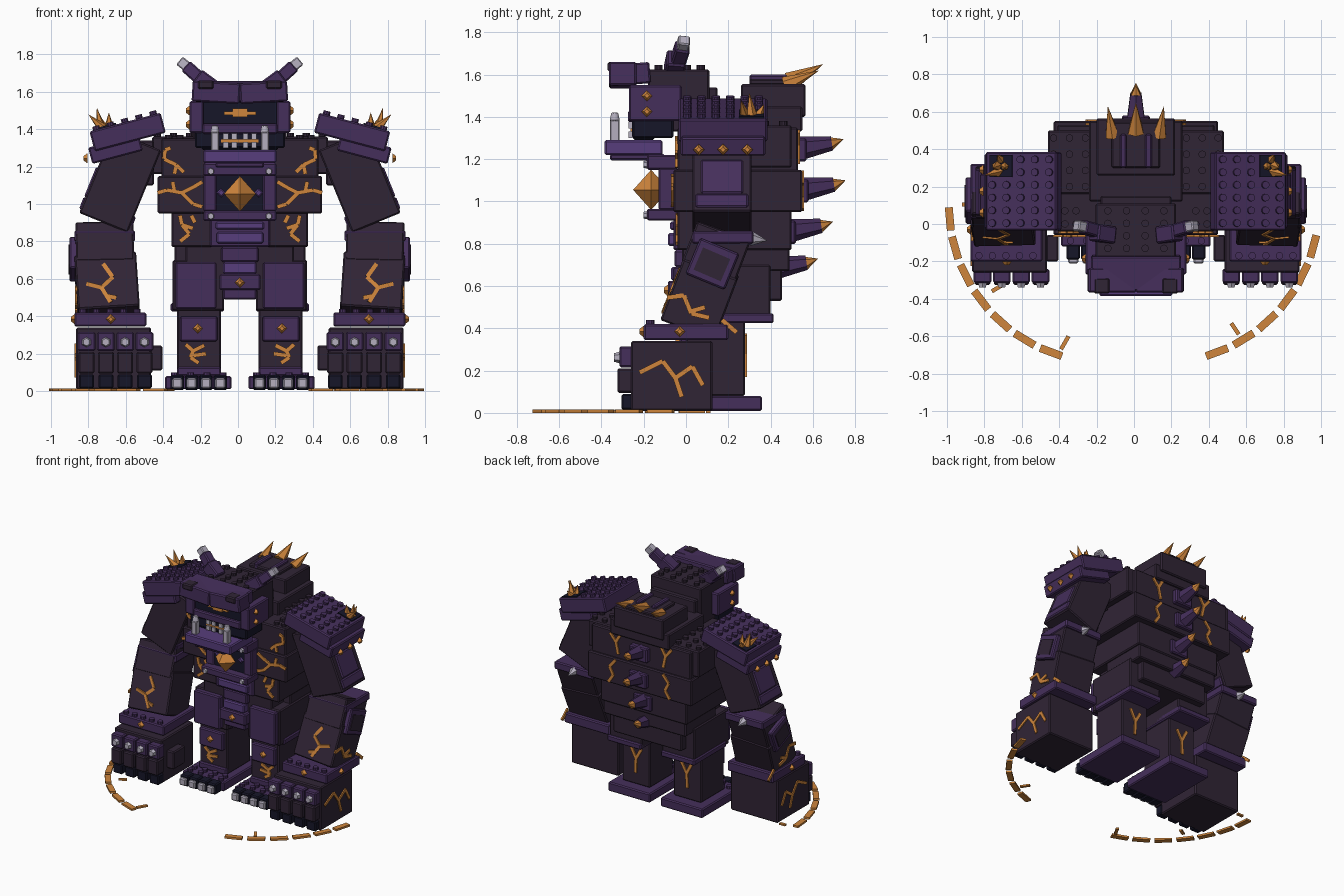
import bpy, bmesh, math
from mathutils import Matrix, Vector as V

if "Cube" in bpy.data.objects:
    bpy.data.objects.remove(bpy.data.objects["Cube"])

CX = 0.01  # body centre in x


def mat(name, c):
    m = bpy.data.materials.new(name)
    m.diffuse_color = (*c, 1)
    m.use_nodes = True
    m.node_tree.nodes["Principled BSDF"].inputs["Base Color"].default_value = m.diffuse_color
    return m


DARK = mat("dark_stone", (0.030, 0.018, 0.036))
PURPLE = mat("purple", (0.060, 0.028, 0.105))
LIGHT = mat("light_purple", (0.095, 0.047, 0.20))
ORANGE = mat("orange", (0.62, 0.235, 0.045))
NAVY = mat("navy_black", (0.008, 0.008, 0.022))
SILVER = mat("silver", (0.46, 0.43, 0.52))


def frame(p0, p1, ref):
    """Matrix at the middle of p0-p1: z along the line, x near ref."""
    p0, p1 = V(p0), V(p1)
    z = (p1 - p0).normalized()
    x = V(ref) - z * z.dot(V(ref))
    if x.length < 0.01:
        x = z.orthogonal()
    x.normalize()
    m = Matrix((x, z.cross(x), z)).transposed().to_4x4()
    return Matrix.Translation((p0 + p1) / 2) @ m, (p1 - p0).length


def box(x0, x1, y0, y1, z0, z1):
    m = Matrix.Translation(((x0 + x1) / 2, (y0 + y1) / 2, (z0 + z1) / 2))
    return lambda bm: bmesh.ops.create_cube(bm, size=1, matrix=m @ Matrix.Diagonal((x1 - x0, y1 - y0, z1 - z0, 1)))


def limb(p0, p1, w, d, ref=(1, 0, 0)):
    m, n = frame(p0, p1, ref)
    return lambda bm: bmesh.ops.create_cube(bm, size=1, matrix=m @ Matrix.Diagonal((w, d, n, 1)))


def cone(p0, p1, r1, r2=0.0, sides=6, ref=(1, 0, 0)):
    m, n = frame(p0, p1, ref)
    return lambda bm: bmesh.ops.create_cone(bm, cap_ends=True, segments=sides, radius1=r1, radius2=r2, depth=n, matrix=m)


def part(name, material, shapes, mirror=False, bevel=0.0):
    bm = bmesh.new()
    for s in shapes:
        s(bm)
    me = bpy.data.meshes.new(name)
    bm.to_mesh(me)
    bm.free()
    me.materials.append(material)
    ob = bpy.data.objects.new(name, me)
    bpy.context.collection.objects.link(ob)
    ob.location.x = CX
    if bevel:
        b = ob.modifiers.new("Bevel", 'BEVEL')
        b.width, b.segments = bevel, 1
    if mirror:
        ob.modifiers.new("Mirror", 'MIRROR').use_mirror_merge = False
    return ob


def studs(name, material, xs, ys, z, mirror=False):
    part(name, material, [cone((x, y, z), (x, y, z + 0.02), 0.02, 0.02, 10) for x in xs for y in ys], mirror)


def steps(a, b, n):
    return [a + (b - a) * i / (n - 1) for i in range(n)]


def crack(name, place, ref, lines):
    """Glowing crack: 2D polylines put in space by place()."""
    part(name, ORANGE, [limb(place(*a), place(*b), 0.012, 0.022, ref)
                        for ln in lines for a, b in zip(ln, ln[1:])], True)


def gems(name, spots, axis, mirror=True):
    """Small four-sided diamonds facing along axis."""
    part(name, ORANGE, [cone(p, V(p) + V(axis) * 0.02, 0.027, 0.012, 4, (0, 0, 1)) for p in spots], mirror)


B = 0.008
X, Y = (1, 0, 0), (0, 1, 0)

# Feet and legs
part("foot", PURPLE, [box(.045, .40, -.12, .36, .01, .08)], True, B)
studs("foot_studs", PURPLE, steps(.09, .35, 4), [-.09, -.04], .08, True)
toes = steps(.105, .335, 4)
part("toe", NAVY, [box(x - .036, x + .036, -.19, -.11, .005, .085) for x in toes], True, B)
part("toe_claw", SILVER, [box(x - .027, x + .027, -.212, -.18, .015, .07) for x in toes], True, B)
part("lower_leg", DARK, [box(.10, .335, .0, .28, .08, .45)], True, B)
part("shin_plate", PURPLE, [box(.12, .32, -.03, .02, .265, .40), box(.10, .335, -.015, .02, .08, .13)], True, B)
gems("shin_gem", [(.225, -.03, .335)], (0, -1, 0))
crack("shin_crack", lambda x, z: (x, -.003, z), Y,
      [[(.29, .25), (.25, .215), (.19, .245)], [(.25, .215), (.265, .18), (.22, .15)], [(.25, .19), (.18, .20)]])
part("thigh", DARK, [box(.085, .36, -.02, .40, .43, .70)], True, B)
part("thigh_plate", PURPLE, [box(.125, .345, -.06, .0, .44, .69), box(.085, .37, .02, .415, .425, .47)], True, B)
crack("leg_back_crack", lambda x, z: (x, .283, z), Y, [[(.22, .17), (.215, .28), (.26, .37)], [(.215, .28), (.17, .36)]])

# Pelvis and torso, widening upwards
part("pelvis", DARK, [box(-.29, .29, -.02, .455, .53, .78), box(-.35, .35, .12, .49, .67, .78)], False, B)
part("belly_core", DARK, [box(-.365, .365, -.04, .50, .77, .98)], False, B)
part("ribs", DARK, [box(-.44, .44, -.06, .55, .95, 1.15), box(-.42, .42, -.04, .53, 1.14, 1.35),
                    box(-.47, .47, .16, .50, 1.16, 1.36)], False, B)
part("hump", DARK, [box(-.25, .25, .12, .55, 1.33, 1.45), box(-.21, .21, .26, .565, 1.40, 1.555),
                    box(-.13, .13, .30, .545, 1.55, 1.58)], False, B)
part("hump_ribs", PURPLE, [box(.05, .085, .30, .48, 1.55, 1.60)], True, B)
studs("back_studs", DARK, steps(.27, .44, 3), steps(.2, .46, 4), 1.36, True)
studs("chest_studs", DARK, [.32, .38], [0.0, .07], 1.35, True)
part("groin_plate", PURPLE, [box(-.11, .11, -.085, .0, .54, .625), box(-.09, .09, -.06, .0, .49, .55)], False, B)
part("belly_strips", LIGHT, [box(-.13, .13, -.075, .0, .865, .905), box(-.125, .125, -.085, .0, .79, .85),
                             box(-.09, .09, -.07, .0, .625, .69)], False, B)
part("belly_plate", PURPLE, [box(-.16, .16, -.06, .0, .77, .93), box(-.10, .10, -.055, .0, .69, .77)], False, B)
gems("groin_gem", [(0, -.085, .58)], (0, -1, 0), False)

# Chest window with its crystal
part("chest_frame", PURPLE, [box(-.195, .195, -.185, -.04, 1.15, 1.22), box(-.195, .195, -.185, -.04, .91, .965),
                             box(.125, .195, -.13, -.04, .96, 1.16), box(-.195, -.125, -.13, -.04, .96, 1.16)], False, B)
part("chest_window", NAVY, [box(-.13, .13, -.12, -.05, .955, 1.155)])
part("chest_crystal", ORANGE, [cone((0, -.165, 1.055), (0, -.165, 1.15), .085, 0, 4),
                               cone((0, -.165, 1.055), (0, -.165, .96), .085, 0, 4)])
part("crystal_chip", LIGHT, [cone((.10, -.12, 1.06), (.10, -.13, 1.06), .025, .015, 4, (0, 0, 1))], True)
part("chest_bolts", SILVER, [cone((.155, -.18, z), (.155, -.20, z), .02, .016, 6) for z in (.935, 1.175)], True)
crack("upper_chest_crack", lambda x, z: (x, -.045, z), Y,
      [[(.37, 1.30), (.40, 1.29), (.405, 1.24), (.34, 1.21), (.35, 1.16)], [(.34, 1.21), (.30, 1.17)]])
crack("mid_chest_crack", lambda x, z: (x, -.064, z), Y,
      [[(.44, 1.06), (.39, 1.075), (.31, 1.06), (.25, 1.09), (.20, 1.12)], [(.31, 1.06), (.25, 1.0), (.20, .985)],
       [(.35, 1.07), (.36, 1.12)]])
crack("lower_chest_crack", lambda x, z: (x, -.044, z), Y,
      [[(.32, .94), (.31, .89), (.25, .87)], [(.31, .89), (.27, .84), (.32, .80)], [(.26, .94), (.24, .90)]])

# Back spines, crown spikes and back cracks
for i, (y, z) in enumerate([(.62, 1.25), (.63, 1.055), (.57, .86), (.50, .685)]):
    part(f"spine_mount_{i}", PURPLE, [box(-.075, .075, y - .12, y - .05, z - .06, z + .05)], False, B)
    part(f"spine_{i}", PURPLE, [cone((0, y - .09, z), (0, y + .07, z + .025), .058, .034, 6)])
    part(f"spine_tip_{i}", ORANGE, [cone((0, y + .065, z + .024), (0, y + .125, z + .045), .032, 0, 6)])
part("crown_spike_middle", ORANGE, [cone((0, .49, 1.565), (0, .65, 1.65), .048, 0, 6)])
part("crown_spike_side", ORANGE, [cone((.125, .47, 1.55), (.15, .63, 1.62), .042, 0, 6)], True)
crack("back_crack_high", lambda x, z: (x, .533, z), Y, [[(.17, 1.34), (.21, 1.27), (.19, 1.18)], [(.21, 1.27), (.26, 1.33)]])
crack("back_crack_mid", lambda x, z: (x, .553, z), Y, [[(.20, 1.14), (.25, 1.08), (.22, 1.02), (.26, .96)]])

# Head
part("skull", DARK, [box(-.215, .215, -.18, .11, 1.33, 1.625), box(-.19, .19, .05, .15, 1.33, 1.54)], False, B)
studs("skull_studs", DARK, steps(-.15, .15, 4), steps(-.13, .07, 4), 1.625)
part("face", NAVY, [box(-.205, .205, -.25, -.15, 1.29, 1.55), box(-.24, .24, -.255, -.06, 1.30, 1.39)], False, B)
part("cheek", PURPLE, [box(.195, .27, -.27, -.02, 1.38, 1.55)], True, B)
part("snout", PURPLE, [box(-.20, .20, -.275, -.2, 1.375, 1.43)], False, B)
gems("cheek_gems", [(.268, -.185, 1.425), (.268, -.185, 1.5)], X)
part("brow", PURPLE, [limb((0, -.355, 1.595), (0, -.17, 1.61), .48, .10)], False, B)
part("brow_ridge", PURPLE, [limb((.0, -.30, 1.59), (.255, -.30, 1.605), .13, .11, Y)], True, B)
part("brow_corner", DARK, [box(.14, .225, -.372, -.29, 1.615, 1.66)], True, B)
part("eye_slit", ORANGE, [box(-.085, .085, -.262, -.24, 1.475, 1.495), box(-.04, .04, -.266, -.24, 1.465, 1.51)])
part("jaw", LIGHT, [box(-.195, .195, -.385, -.11, 1.22, 1.29)], False, B)
part("chin", PURPLE, [box(-.13, .13, -.36, -.1, 1.195, 1.225)], False, B)
part("tusk", SILVER, [box(.112, .155, -.36, -.315, 1.285, 1.385), cone((.133, -.337, 1.38), (.133, -.337, 1.42), .026, .018, 8)], True, .005)
part("teeth", SILVER, [box(x - .014, x + .014, -.272, -.25, z, z + .032) for x in (.03, .075) for z in (1.30, 1.345)], True)
part("mouth_glow", ORANGE, [box(-.10, .10, -.262, -.245, 1.33, 1.345)])
part("horn", PURPLE, [limb((.13, -.06, 1.61), (.225, -.045, 1.68), .09, .09, Y),
                      limb((.185, -.045, 1.645), (.285, -.015, 1.735), .07, .07, Y)], True, B)
part("horn_tip", SILVER, [limb((.265, -.02, 1.72), (.32, -.008, 1.765), .055, .055, Y)], True, .006)

# Shoulder pads, tilted down towards the outside
P0, P1, N = V((.41, .175, 1.435)), V((.79, .175, 1.335)), V((.254, 0, .967))
part("shoulder_pad", PURPLE, [limb(P0, P1, .42, .11, Y), limb((.53, .175, 1.33), (.80, .175, 1.258), .40, .09, Y)], True, B)
part("pad_studs", PURPLE, [cone(p, p + N * .02, .02, .02, 10) for t in steps(.1, .9, 5) for y in steps(-.17, .17, 6)
                           if t < .55 or y < .06 for p in [P0.lerp(P1, t) + V((0, y, 0)) + N * .055]], True)
part("spike_base", NAVY, [limb((.66, .31, 1.425), (.78, .31, 1.393), .12, .02, Y)], True)
part("pad_spikes", ORANGE, [cone((x, y, 1.40), (tx, ty, tz), .03, 0, 5) for x, y, tx, ty, tz in
     [(.70, .31, .70, .30, 1.49), (.74, .31, .765, .30, 1.515), (.73, .28, .81, .26, 1.48), (.72, .34, .74, .37, 1.46)]], True)
gems("pad_gems", [(.815, y, 1.245) for y in (.06, .175, .29)], X)

# Arms
part("upper_arm", DARK, [limb((.55, .17, 1.34), (.73, .17, .90), .28, .28), limb((.46, .17, 1.22), (.60, .17, 1.22), .22, .24, Y)], True, B)
part("arm_panel", PURPLE, [limb((.745, .17, 1.19), (.81, .17, 1.03), .05, .20)], True, B)
part("elbow", PURPLE, [limb((.695, .17, .985), (.72, .17, .92), .30, .25), box(.56, .885, .03, .32, .80, .86)], True, B)
part("elbow_spike", SILVER, [cone((.72, .31, .825), (.72, .385, .815), .035, 0, 6)], True)


def fore_y(z):  # front face of the leaning forearm
    return .01 + (z - .40) * .395 - .152


part("forearm", DARK, [limb((.725, .18, .86), (.72, .10, .65), .31, .27), limb((.72, .12, .69), (.70, .01, .40), .33, .275)], True, B)
part("forearm_guard", PURPLE, [limb((.885, .16, .79), (.885, .09, .62), .05, .20)], True, B)
part("guard_inset", DARK, [limb((.912, .145, .755), (.912, .10, .65), .008, .14)], True)
crack("forearm_crack", lambda x, z: (x, fore_y(z) + .003, z), Y,
      [[(.73, .68), (.68, .61), (.74, .555), (.69, .475)], [(.74, .555), (.82, .575)], [(.71, .51), (.66, .50)]])
crack("forearm_side_crack", lambda y, z: (.875, y, z), X,
      [[(-.09, .545), (-.01, .555), (.025, .47), (.11, .45)], [(.02, .48), (.09, .50)], [(.17, .44), (.24, .38)]])
part("cuff", PURPLE, [box(.50, .885, -.20, .20, .345, .42)], True, B)
studs("cuff_studs", PURPLE, steps(.55, .84, 5), [-.17], .42, True)
gems("cuff_gem", [(.69, -.20, .385)], (0, -1, 0))
gems("cuff_side_gem", [(.883, -.03, .385)], X)

# Hands with four fingers and a thumb
part("hand", DARK, [box(.475, .875, -.26, .125, .01, .34)], True, B)
fx = steps(.51, .82, 4)
part("knuckle", PURPLE, [box(x - .047, x + .047, -.315, -.24, .215, .315) for x in fx], True, B)
part("finger", DARK, [box(x - .043, x + .043, -.325, -.24, .095, .21) for x in fx], True, B)
part("fingertip", NAVY, [box(x - .04, x + .04, -.305, -.24, .015, .09) for x in fx], True, B)
part("knuckle_bolt", SILVER, [cone((x, -.31, .262), (x, -.34, .262), .029, .02, 6) for x in fx], True)
part("thumb", DARK, [box(.415, .48, -.20, -.06, .11, .245)], True, B)
crack("hand_side_crack", lambda y, z: (.877, y, z), X,
      [[(-.22, .19), (-.11, .245), (-.05, .165), (.03, .22), (.08, .13)], [(-.05, .165), (-.02, .075)]])

# Broken glowing ring on the ground
for side, first, last in ((1, -15.2, -69.5), (-1, -5, -69.5)):
    n = 6 if side > 0 else 7
    dashes = []
    for a in steps(math.radians(first), math.radians(last), n):
        c = V((side * (.15 + .838 * math.cos(a)), .1 + .838 * math.sin(a), .0075))
        t = V((-side * math.sin(a), math.cos(a), 0)) * .062
        dashes.append(limb(c - t, c + t, .015, .042, (0, 0, 1)))
    part("ground_ring_right" if side > 0 else "ground_ring_left", ORANGE, dashes).location.x = 0
part("ground_cracks", ORANGE, [limb(a + (.006,), b + (.006,), .012, .022, (0, 0, 1)) for a, b in
     [((-.40, -.67), (-.36, -.60)), ((.55, -.59), (.51, -.53)), ((-.77, -.36), (-.72, -.33)), ((-.93, .105), (-.88, .105))]])
